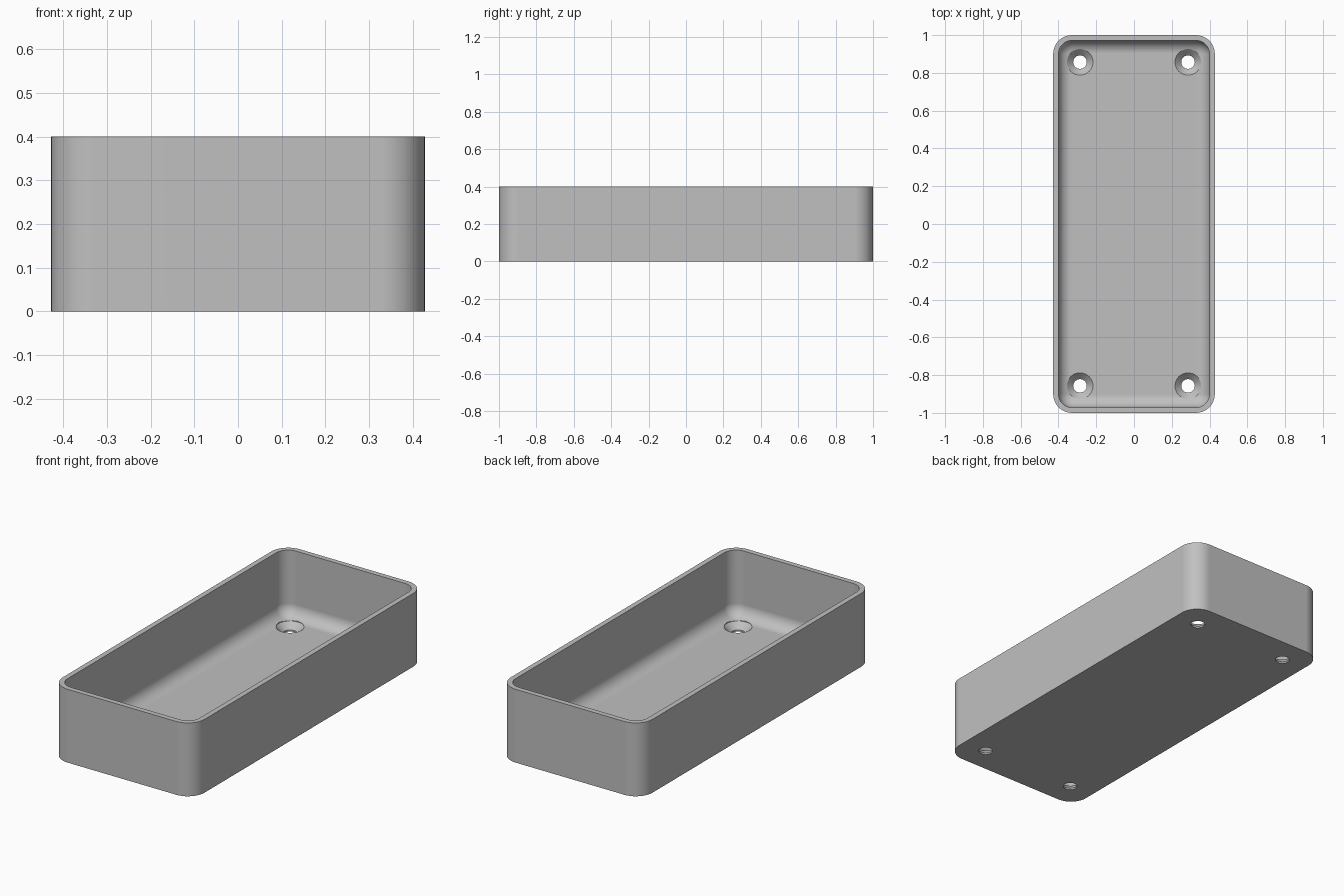
import bpy
import bmesh
from math import sin, cos, pi, radians

cube = bpy.data.objects.get("Cube")
if cube:
    bpy.data.objects.remove(cube, do_unlink=True)

# Main dimensions
HALF_X, HALF_Y, HEIGHT = 0.428, 1.0, 0.4
CORNER, WALL, FLOOR, FILLET = 0.1, 0.0286, 0.042, 0.068
HOLE_X, HOLE_Y = 0.286, 0.857
HOLE_R, SINK_R = 0.0357, 0.069
STEPS = 10

grey = bpy.data.materials.new("plain grey")
grey.use_nodes = True
colour = (0.53, 0.53, 0.53, 1)
grey.diffuse_color = colour
grey.node_tree.nodes["Principled BSDF"].inputs["Base Color"].default_value = colour


def rounded_ring(inset, z):
    """Rounded rectangle, moved inwards from the outer wall."""
    r = CORNER - inset
    cx, cy = HALF_X - CORNER, HALF_Y - CORNER
    ring = []
    for quarter, (sx, sy) in enumerate([(1, 1), (-1, 1), (-1, -1), (1, -1)]):
        for i in range(STEPS + 1):
            a = (quarter + i / STEPS) * pi / 2
            ring.append((sx * cx + r * cos(a), sy * cy + r * sin(a), z))
    return ring


def circle_ring(r, z, n=48):
    return [(r * cos(2 * pi * i / n), r * sin(2 * pi * i / n), z) for i in range(n)]


def loft(name, rings):
    """Skin a stack of rings and cap both ends."""
    bm = bmesh.new()
    loops = [[bm.verts.new(p) for p in ring] for ring in rings]
    for low, high in zip(loops, loops[1:]):
        n = len(low)
        for i in range(n):
            j = (i + 1) % n
            bm.faces.new((low[i], low[j], high[j], high[i]))
    bm.faces.new(loops[0][::-1])
    bm.faces.new(loops[-1])
    bmesh.ops.recalc_face_normals(bm, faces=bm.faces)
    mesh = bpy.data.meshes.new(name)
    bm.to_mesh(mesh)
    bm.free()
    mesh.materials.append(grey)
    obj = bpy.data.objects.new(name, mesh)
    bpy.context.collection.objects.link(obj)
    return obj


# Open tray: outer wall, rim, inner wall, curved floor edge
rings = [rounded_ring(0, 0), rounded_ring(0, HEIGHT), rounded_ring(WALL, HEIGHT)]
for i in range(STEPS + 1):
    a = i / STEPS * pi / 2
    rings.append(rounded_ring(WALL + FILLET * (1 - cos(a)),
                              FLOOR + FILLET * (1 - sin(a))))
tray = loft("tray", rings)

# Countersunk screw holes near the corners
sink_base = FLOOR - (SINK_R - HOLE_R)
for sx in (-1, 1):
    for sy in (-1, 1):
        cutter = loft("screw_hole_cutter", [
            circle_ring(HOLE_R, -0.05), circle_ring(HOLE_R, sink_base),
            circle_ring(SINK_R, FLOOR), circle_ring(SINK_R, FLOOR + 0.1)])
        cutter.location = (sx * HOLE_X, sy * HOLE_Y, 0)
        cutter.hide_render = True
        cut = tray.modifiers.new("screw_hole", 'BOOLEAN')
        cut.operation = 'DIFFERENCE'
        cut.solver = 'EXACT'
        cut.object = cutter

# Bake the holes, then drop the cutters
bpy.context.view_layer.update()
graph = bpy.context.evaluated_depsgraph_get()
baked = bpy.data.meshes.new_from_object(tray.evaluated_get(graph))
cutters = [m.object for m in tray.modifiers]
tray.modifiers.clear()
tray.data = baked
for cutter in cutters:
    bpy.data.objects.remove(cutter, do_unlink=True)

# Smooth curves with crisp edges
bpy.ops.object.select_all(action='DESELECT')
tray.select_set(True)
bpy.context.view_layer.objects.active = tray
bpy.ops.object.shade_smooth_by_angle(angle=radians(30))
weighted = tray.modifiers.new("even_shading", 'WEIGHTED_NORMAL')
weighted.keep_sharp = True
